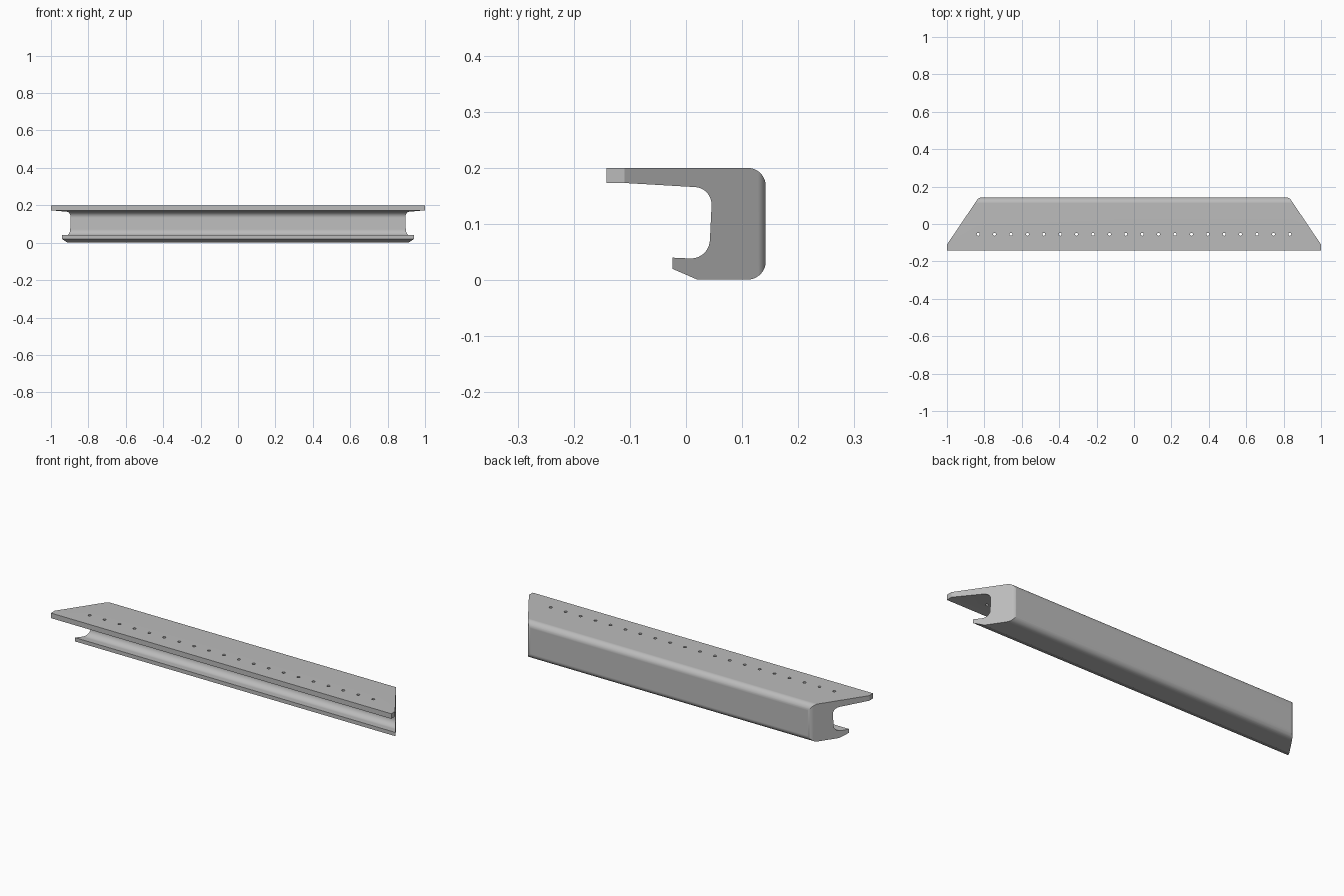
import bpy, math
from mathutils import Vector, Matrix

if "Cube" in bpy.data.objects:
    bpy.data.objects.remove(bpy.data.objects["Cube"])

steel = bpy.data.materials.new("plain grey metal")
steel.use_nodes = True
grey = (0.5, 0.5, 0.5, 1)
steel.diffuse_color = grey
steel.node_tree.nodes["Principled BSDF"].inputs["Base Color"].default_value = grey


def rounded(corners, steps=10):
    """Outline from (a, b, radius) corners, with an arc where radius > 0."""
    points = []
    for i, (a, b, radius) in enumerate(corners):
        p = Vector((a, b))
        if not radius:
            points.append(p)
            continue
        u = (Vector(corners[i - 1][:2]) - p).normalized()
        v = (Vector(corners[(i + 1) % len(corners)][:2]) - p).normalized()
        half = u.angle(v) / 2
        centre = p + (u + v).normalized() * radius / math.sin(half)
        start = p + u * radius / math.tan(half) - centre
        end = p + v * radius / math.tan(half) - centre
        sweep = start.angle_signed(end)
        for k in range(steps + 1):
            points.append(centre + Matrix.Rotation(-sweep * k / steps, 2) @ start)
    return points


def prism(name, outline, low, high, place):
    """Extrude an outline from low to high; place maps (a, b, depth) to a position."""
    n = len(outline)
    verts = [place(p.x, p.y, d) for d in (low, high) for p in outline]
    faces = [list(range(n))[::-1], list(range(n, 2 * n))]
    faces += [[i, (i + 1) % n, n + (i + 1) % n, n + i] for i in range(n)]
    mesh = bpy.data.meshes.new(name)
    mesh.from_pydata(verts, [], faces)
    mesh.materials.append(steel)
    obj = bpy.data.objects.new(name, mesh)
    bpy.context.collection.objects.link(obj)
    # Consistent outward normals for the booleans
    import bmesh
    bm = bmesh.new()
    bm.from_mesh(mesh)
    bmesh.ops.recalc_face_normals(bm, faces=bm.faces)
    bm.to_mesh(mesh)
    bm.free()
    return obj


def cut(target, cutter, operation):
    bpy.context.view_layer.objects.active = target
    mod = target.modifiers.new("cut", 'BOOLEAN')
    mod.operation, mod.solver, mod.object = operation, 'EXACT', cutter
    bpy.ops.object.modifier_apply(modifier=mod.name)
    bpy.data.objects.remove(cutter)


# Channel section in (y, z): long top flange, thick web, short hooked lip
section = rounded([
    (-0.142, 0.2, 0), (0.142, 0.2, 0.032), (0.142, 0.001, 0.032),
    (0.02, 0.001, 0), (-0.024, 0.02, 0), (-0.024, 0.04, 0),
    (0.041, 0.037, 0.034), (0.047, 0.164, 0.031),
    (-0.108, 0.173, 0), (-0.142, 0.173, 0)])
rail = prism("channel_rail", section, -1.1, 1.1, lambda y, z, x: (x, y, z))

# Mitred ends with softened rear corners
right_half = [(1, -0.3, 0), (1, -0.11, 0), (0.83, 0.142, 0.03)]
plan = rounded(right_half + [(-x, y, r) for x, y, r in reversed(right_half)])
cut(rail, prism("mitre_cutter", plan, -0.1, 0.3, lambda x, y, z: (x, y, z)), 'INTERSECT')

# Row of small through holes in the top flange
holes = 20
for i in range(holes):
    x = -0.833 + 1.666 * i / (holes - 1)
    circle = [Vector((x + 0.008 * math.cos(t * math.tau / 16),
                      -0.055 + 0.008 * math.sin(t * math.tau / 16))) for t in range(16)]
    cut(rail, prism("hole_cutter", circle, 0.12, 0.25, lambda a, b, z: (a, b, z)), 'DIFFERENCE')

# Smooth fillets, crisp edges
bpy.ops.object.select_all(action='DESELECT')
rail.select_set(True)
bpy.context.view_layer.objects.active = rail
bpy.ops.object.shade_smooth_by_angle(angle=math.radians(20))
weighted = rail.modifiers.new("even_normals", 'WEIGHTED_NORMAL')
weighted.keep_sharp = True
